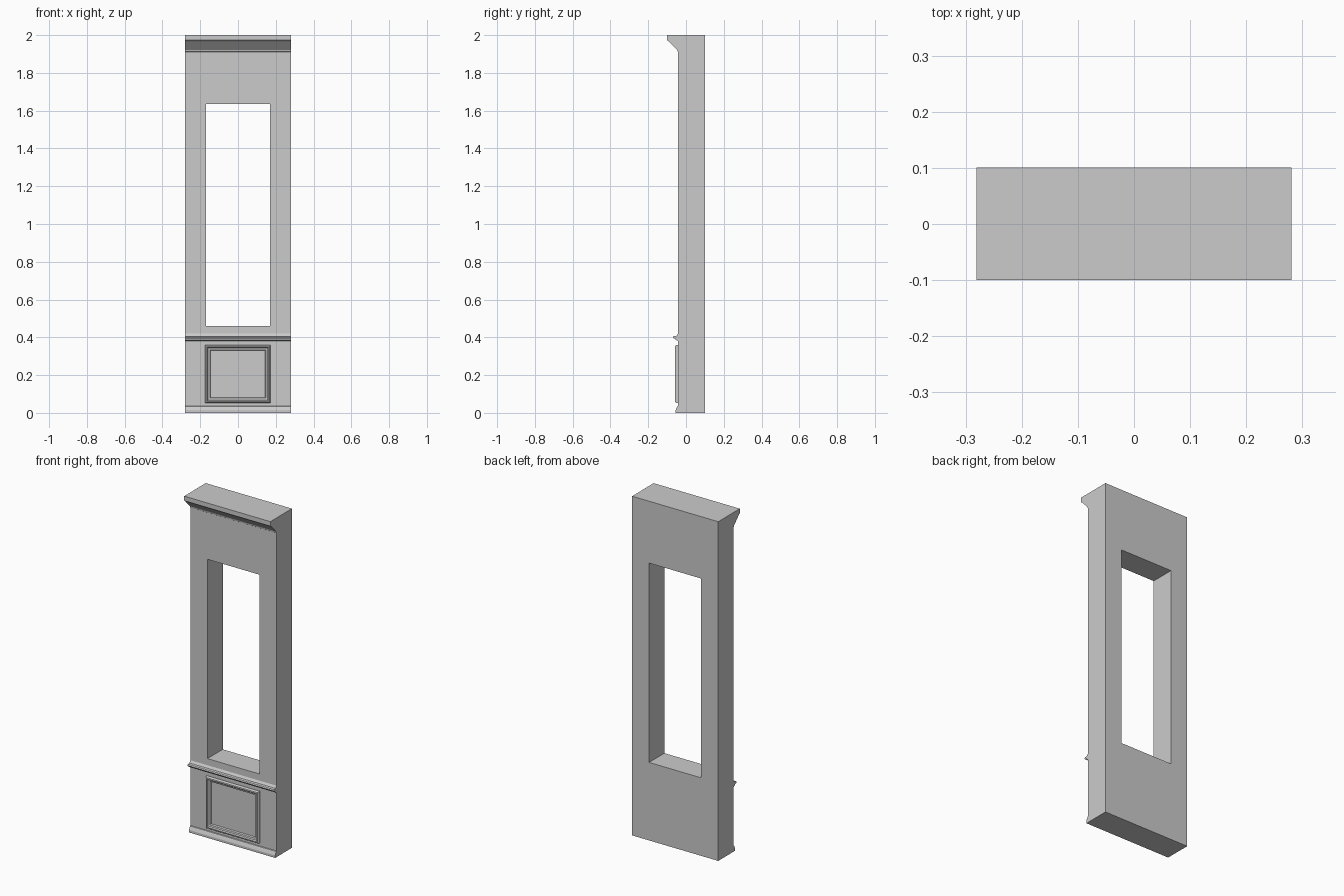
import bpy, bmesh

if "Cube" in bpy.data.objects:
    bpy.data.objects.remove(bpy.data.objects["Cube"])

HALF_W = 0.281      # half width of the wall
FRONT, BACK = -0.042, 0.101


def finish(name, bm):
    bmesh.ops.recalc_face_normals(bm, faces=bm.faces)
    mesh = bpy.data.meshes.new(name)
    bm.to_mesh(mesh)
    bm.free()
    obj = bpy.data.objects.new(name, mesh)
    bpy.context.collection.objects.link(obj)
    return obj


def ring_solid(name, rings):
    """Join rectangles (x0, x1, z0, z1, y) one after another into a closed frame."""
    bm = bmesh.new()
    loops = [[bm.verts.new((x, y, z)) for x, z in
              ((x0, z0), (x1, z0), (x1, z1), (x0, z1))]
             for x0, x1, z0, z1, y in rings]
    for i, a in enumerate(loops):
        b = loops[(i + 1) % len(loops)]
        for k in range(4):
            n = (k + 1) % 4
            bm.faces.new((a[k], a[n], b[n], b[k]))
    return finish(name, bm)


def moulding(name, profile):
    """Extrude a (y, z) profile across the full width, with end caps."""
    bm = bmesh.new()
    left = [bm.verts.new((-HALF_W, y, z)) for y, z in profile]
    right = [bm.verts.new((HALF_W, y, z)) for y, z in profile]
    for i in range(len(profile)):
        j = (i + 1) % len(profile)
        bm.faces.new((left[i], left[j], right[j], right[i]))
    bm.faces.new(left)
    bm.faces.new(right)
    return finish(name, bm)


# Wall slab with the tall window opening
outer = (-HALF_W, HALF_W, 0.0, 2.0)
hole = (-0.17, 0.17, 0.46, 1.635)
ring_solid("wall", [(*outer, FRONT), (*outer, BACK), (*hole, BACK), (*hole, FRONT)])

# Cornice with a sloping underside
moulding("cornice", [(FRONT, 2.0), (-0.1, 2.0), (-0.1, 1.973), (-0.091, 1.967),
                     (-0.047, 1.921), (-0.045, 1.913), (FRONT, 1.911)])

# Rail below the window: rounded nose with a small cove above and bead below
moulding("chair_rail", [(FRONT, 0.421), (-0.046, 0.415), (-0.051, 0.408), (-0.065, 0.406),
                        (-0.07, 0.401), (-0.067, 0.395), (-0.056, 0.394),
                        (-0.055, 0.386), (-0.049, 0.384), (FRONT, 0.381)])

# Skirting at the floor
moulding("skirting", [(FRONT, 0.0), (-0.055, 0.0), (-0.055, 0.014), (-0.05, 0.026),
                      (-0.046, 0.034), (FRONT, 0.036)])

# Raised picture-frame moulding of the lower panel: (inset, y)
panel_profile = [(0.0, FRONT), (0.0, -0.051), (0.004, -0.057), (0.011, -0.058),
                 (0.016, -0.052), (0.025, -0.05), (0.029, FRONT)]
ring_solid("panel_frame", [(-0.174 + t, 0.172 - t, 0.053 + t, 0.359 - t, y)
                           for t, y in panel_profile])
